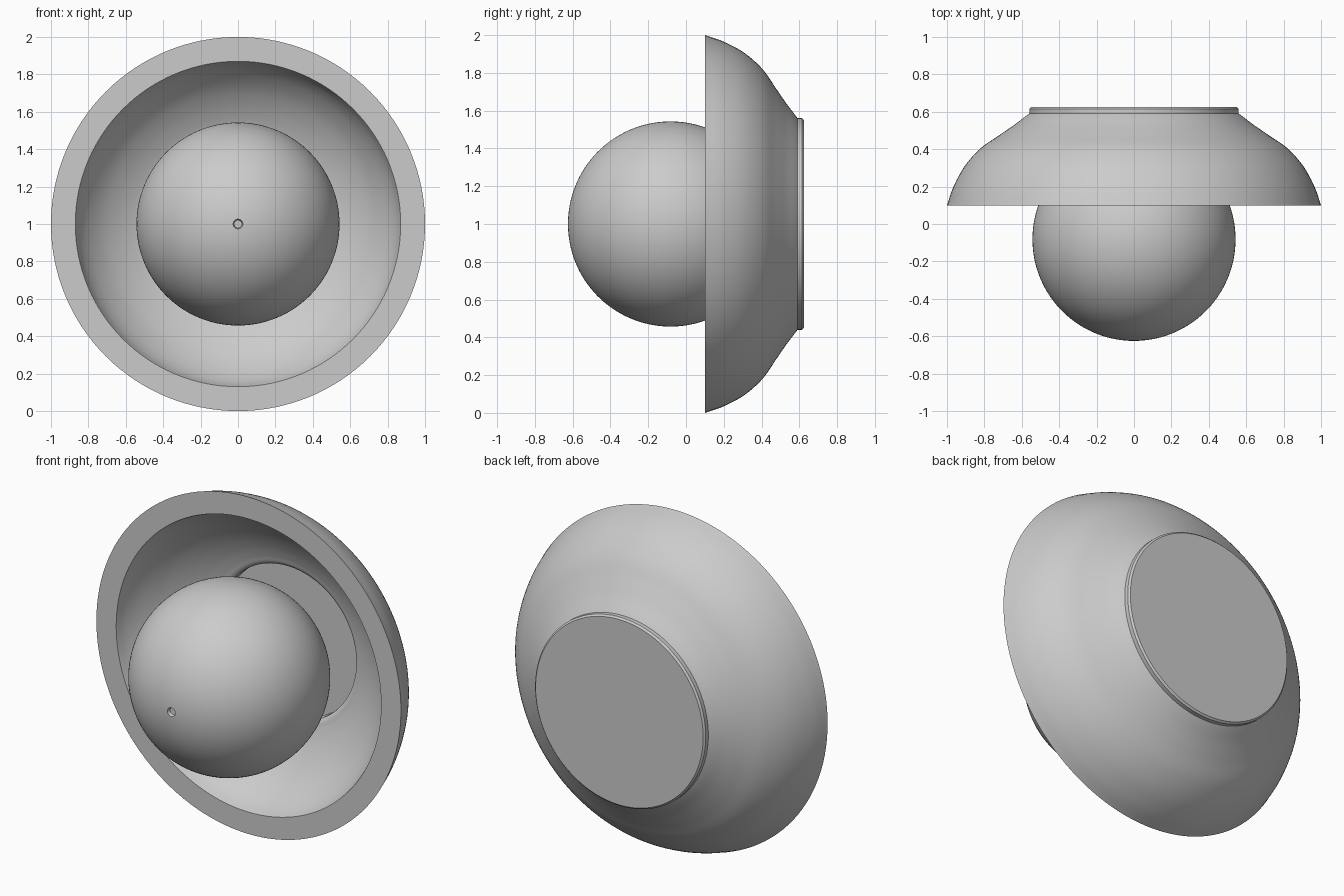
import bpy, bmesh, math
from mathutils import Vector

if "Cube" in bpy.data.objects:
    bpy.data.objects.remove(bpy.data.objects["Cube"])

SEGMENTS = 128
AXIS_HEIGHT = 1.0


def smooth_curve(points, steps=6):
    """Catmull-Rom curve through (radius, y) points."""
    p = [Vector(q) for q in points]
    p = [2 * p[0] - p[1]] + p + [2 * p[-1] - p[-2]]
    out = []
    for a, b, c, d in zip(p, p[1:], p[2:], p[3:]):
        for i in range(steps):
            t = i / steps
            out.append(0.5 * (2 * b + (c - a) * t + (2 * a - 5 * b + 4 * c - d) * t ** 2
                              + (3 * b - a - 3 * c + d) * t ** 3))
    out.append(p[-2])
    return [tuple(v) for v in out]


def lathe(name, profile):
    """Spin a (radius, y) profile around the horizontal y axis."""
    bm = bmesh.new()
    verts = [bm.verts.new((r, y, AXIS_HEIGHT)) for r, y in profile]
    edges = [bm.edges.new(pair) for pair in zip(verts, verts[1:])]
    bmesh.ops.spin(bm, geom=verts + edges, cent=(0, 0, AXIS_HEIGHT), axis=(0, 1, 0),
                   angle=2 * math.pi, steps=SEGMENTS, use_merge=True)
    bmesh.ops.remove_doubles(bm, verts=bm.verts, dist=1e-5)
    bmesh.ops.recalc_face_normals(bm, faces=bm.faces)
    mesh = bpy.data.meshes.new(name)
    bm.to_mesh(mesh)
    bm.free()
    obj = bpy.data.objects.new(name, mesh)
    bpy.context.collection.objects.link(obj)
    bpy.ops.object.select_all(action='DESELECT')
    obj.select_set(True)
    bpy.context.view_layer.objects.active = obj
    bpy.ops.object.shade_smooth_by_angle(angle=math.radians(35))
    return obj


# Thick dish shade: outer bowl, wall plate, inner recess, inner bowl, flat rim
outer = smooth_curve([(1.0, 0.10), (0.965, 0.20), (0.905, 0.31), (0.82, 0.405),
                      (0.72, 0.475), (0.64, 0.53), (0.585, 0.572), (0.56, 0.59)])
plate = [(0.56, 0.615), (0.55, 0.625), (0.0, 0.625)]
recess = [(0.0, 0.52), (0.45, 0.52), (0.45, 0.48)]
inner = smooth_curve([(0.452, 0.465), (0.47, 0.453), (0.505, 0.442), (0.57, 0.415),
                      (0.65, 0.37), (0.73, 0.31), (0.80, 0.235), (0.845, 0.165), (0.87, 0.10)])
lathe("dish_shade", outer + plate + recess + inner + [(1.0, 0.10)])

# Globe bulb with a small dimple at the front pole
R, CY, HOLE = 0.543, -0.082, 0.026
start = math.asin(HOLE / R)
globe = [(0.0, CY - R + 0.02), (HOLE * 0.8, CY - R + 0.018)]
for i in range(65):
    a = start + (math.pi - start) * i / 64
    globe.append((R * math.sin(a) if i < 64 else 0.0, CY - R * math.cos(a)))
lathe("globe_bulb", globe)

# Short socket joining the globe to the dish
lathe("socket", [(0.0, 0.43), (0.12, 0.43), (0.12, 0.53), (0.0, 0.53)])
